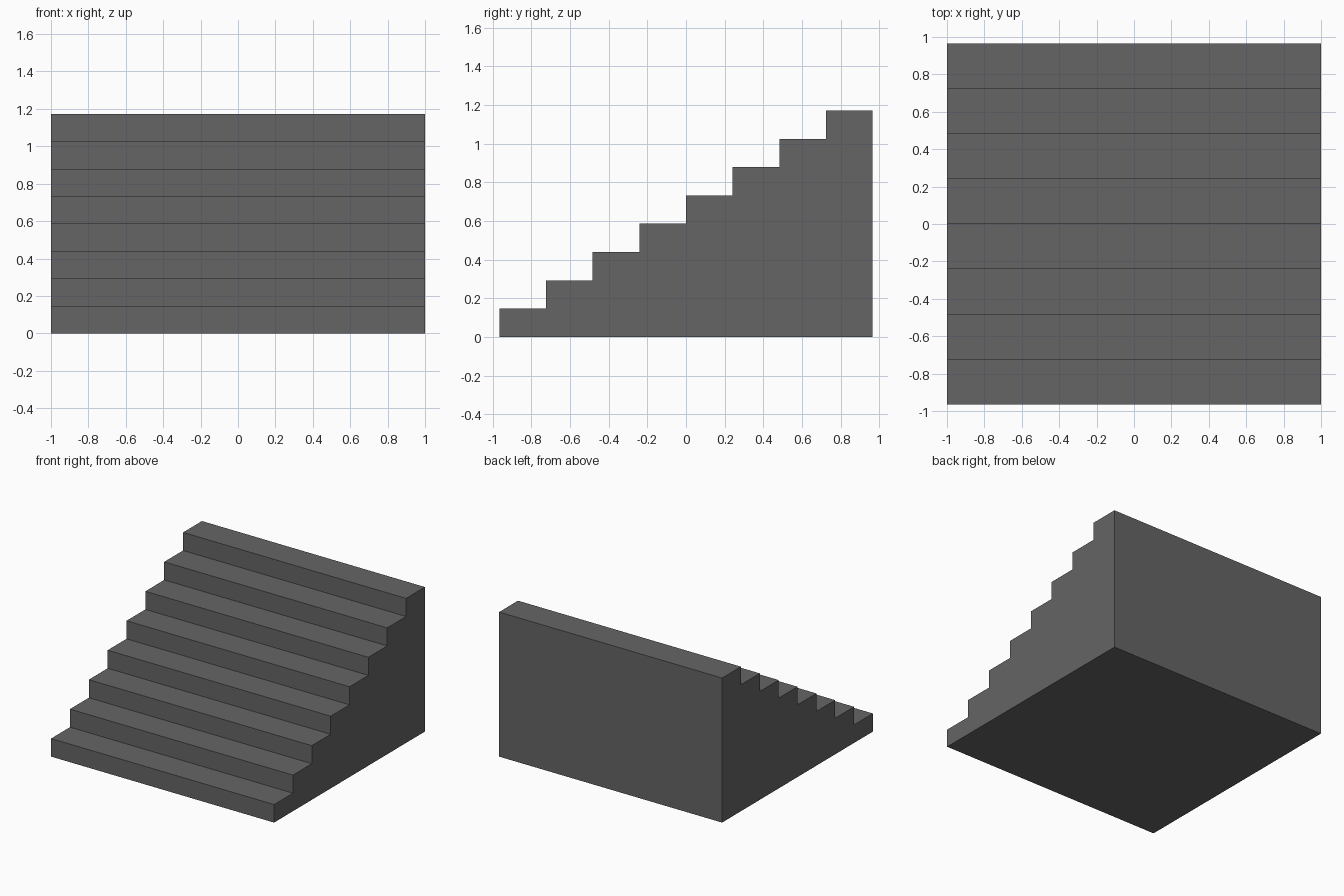
import bpy, bmesh

if "Cube" in bpy.data.objects:
    bpy.data.objects.remove(bpy.data.objects["Cube"])

STEPS = 8
WIDTH = 2.0
TREAD = 0.2415
RISER = 0.1465
DEPTH = STEPS * TREAD

# Stepped side profile in (y, z), from the front bottom edge to the back
profile = [(-DEPTH / 2, 0.0)]
for i in range(STEPS):
    y, z = -DEPTH / 2 + i * TREAD, (i + 1) * RISER
    profile += [(y, z), (y + TREAD, z)]
profile.append((DEPTH / 2, 0.0))

# Solid staircase: side profile extruded across the width
bm = bmesh.new()
side = bm.faces.new([bm.verts.new((-WIDTH / 2, y, z)) for y, z in profile])
result = bmesh.ops.extrude_face_region(bm, geom=[side], use_keep_orig=True)
moved = [v for v in result["geom"] if isinstance(v, bmesh.types.BMVert)]
bmesh.ops.translate(bm, verts=moved, vec=(WIDTH, 0, 0))
bmesh.ops.recalc_face_normals(bm, faces=bm.faces)

mesh = bpy.data.meshes.new("staircase")
bm.to_mesh(mesh)
bm.free()
bpy.context.collection.objects.link(bpy.data.objects.new("staircase", mesh))

# Dark grey stone
stone = bpy.data.materials.new("dark_grey")
stone.diffuse_color = (0.13, 0.13, 0.13, 1)
stone.use_nodes = True
stone.node_tree.nodes["Principled BSDF"].inputs["Base Color"].default_value = stone.diffuse_color
mesh.materials.append(stone)
